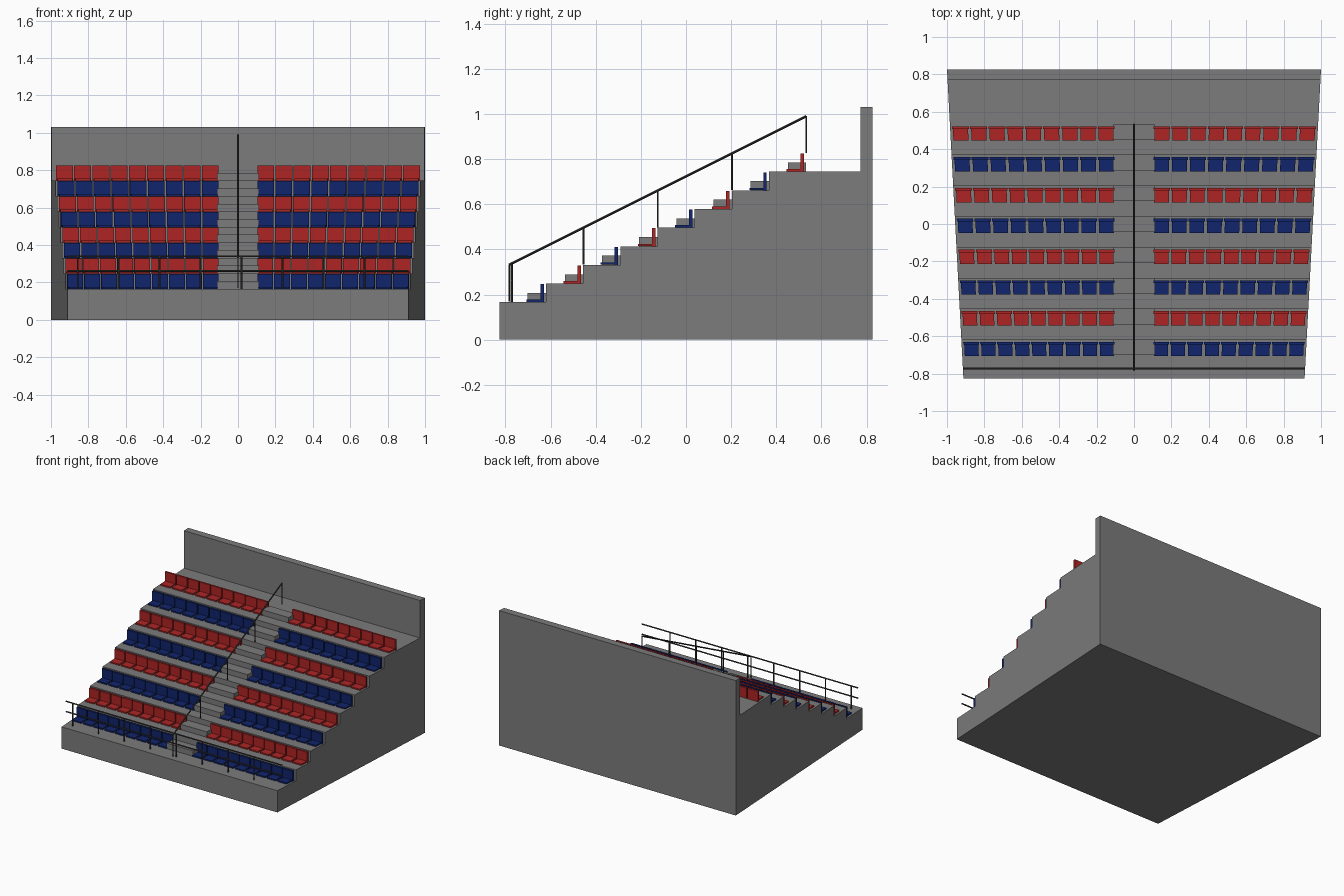
import bpy, bmesh
from mathutils import Vector

if "Cube" in bpy.data.objects:
    bpy.data.objects.remove(bpy.data.objects["Cube"])


def material(name, rgb):
    m = bpy.data.materials.new(name)
    m.diffuse_color = (*rgb, 1)
    m.use_nodes = True
    m.node_tree.nodes["Principled BSDF"].inputs["Base Color"].default_value = m.diffuse_color
    return m


CONCRETE = material("concrete grey", (0.2, 0.2, 0.2))
RED = material("seat red", (0.43, 0.018, 0.018))
BLUE = material("seat blue", (0.005, 0.018, 0.15))
METAL = material("dark metal", (0.045, 0.045, 0.045))

ROWS, SEATS = 8, 9
PITCH, RISE = 0.1646, 0.0826
RISER0, TREAD0 = -0.62, 0.166       # first riser y, first tread z


def half_width(y):
    """Stand gets wider towards the back."""
    return 0.956 + 0.0266 * 2 * y


def finish(bm, name, mat):
    bmesh.ops.recalc_face_normals(bm, faces=bm.faces)
    me = bpy.data.meshes.new(name)
    bm.to_mesh(me)
    bm.free()
    me.materials.append(mat)
    ob = bpy.data.objects.new(name, me)
    bpy.context.collection.objects.link(ob)
    return ob


def prism(bm, profile, left, right):
    """Extrude a (y, z) profile between two x functions of y."""
    a = [bm.verts.new((left(y), y, z)) for y, z in profile]
    b = [bm.verts.new((right(y), y, z)) for y, z in profile]
    bm.faces.new(a)
    bm.faces.new(b[::-1])
    n = len(profile)
    for i in range(n):
        j = (i + 1) % n
        bm.faces.new((a[i], b[i], b[j], a[j]))


def rect(y0, y1, z0, z1):
    return [(y0, z0), (y1, z0), (y1, z1), (y0, z1)]


def bar(bm, p, q, r=0.005):
    """Thin round bar between two points."""
    p, q = Vector(p), Vector(q)
    d = q - p
    mat = d.to_track_quat('Z', 'Y').to_matrix().to_4x4()
    mat.translation = (p + q) / 2
    bmesh.ops.create_cone(bm, cap_ends=True, segments=8, radius1=r, radius2=r,
                          depth=d.length, matrix=mat)


# Terraced stand with back wall
profile = [(-0.827, 0), (-0.827, TREAD0)]
for i in range(ROWS - 1):
    y, z = RISER0 + i * PITCH, TREAD0 + i * RISE
    profile += [(y, z), (y, z + RISE)]
top = TREAD0 + (ROWS - 1) * RISE
profile += [(0.772, top), (0.772, 1.03), (0.827, 1.03), (0.827, 0)]
bm = bmesh.new()
prism(bm, profile, lambda y: -half_width(y), half_width)
finish(bm, "terraced_stand", CONCRETE)

# Half steps in the aisle
bm = bmesh.new()
for i in range(ROWS):
    y, z = RISER0 + i * PITCH, TREAD0 + i * RISE
    prism(bm, rect(y - 0.081, y, z, z + RISE / 2), lambda y: -0.112, lambda y: 0.112)
finish(bm, "aisle_steps", CONCRETE)

# Seat rows, blue and red alternating, both sides of the aisle
INNER = 0.103


def seat_x(side, u):
    return lambda y: side * (INNER + u * (half_width(y) - 0.003 - INNER))


for i in range(ROWS):
    bm = bmesh.new()
    y, z = RISER0 + i * PITCH, TREAD0 + i * RISE
    for side in (-1, 1):
        for k in range(SEATS):
            lo, hi = k / SEATS, (k + 0.93) / SEATS
            inset = 0.05 / SEATS
            prism(bm, rect(y - 0.025, y - 0.01, z, z + 0.08),
                  seat_x(side, lo), seat_x(side, hi))
            prism(bm, rect(y - 0.087, y - 0.025, z + 0.001, z + 0.011),
                  seat_x(side, lo + inset), seat_x(side, hi - inset))
    finish(bm, f"seat_row_{i + 1}", RED if i % 2 else BLUE)

# Sloping aisle handrail with posts
bm = bmesh.new()
ya, za, yb, zb = -0.783, 0.332, 0.533, 0.99
bar(bm, (0, ya, za), (0, yb, zb))
for i in range(5):
    y, z = ya + (yb - ya) * i / 4, za + (zb - za) * i / 4
    bar(bm, (0, y, z - 0.163), (0, y, z), 0.004)
finish(bm, "aisle_handrail", METAL)

# Front railing
bm = bmesh.new()
for z in (0.34, 0.262):
    bar(bm, (-0.912, -0.772, z), (0.912, -0.772, z))
for i in range(8):
    x = -0.857 + i * 0.219
    bar(bm, (x, -0.772, TREAD0 - 0.002), (x, -0.772, 0.34), 0.005)
finish(bm, "front_railing", METAL)
